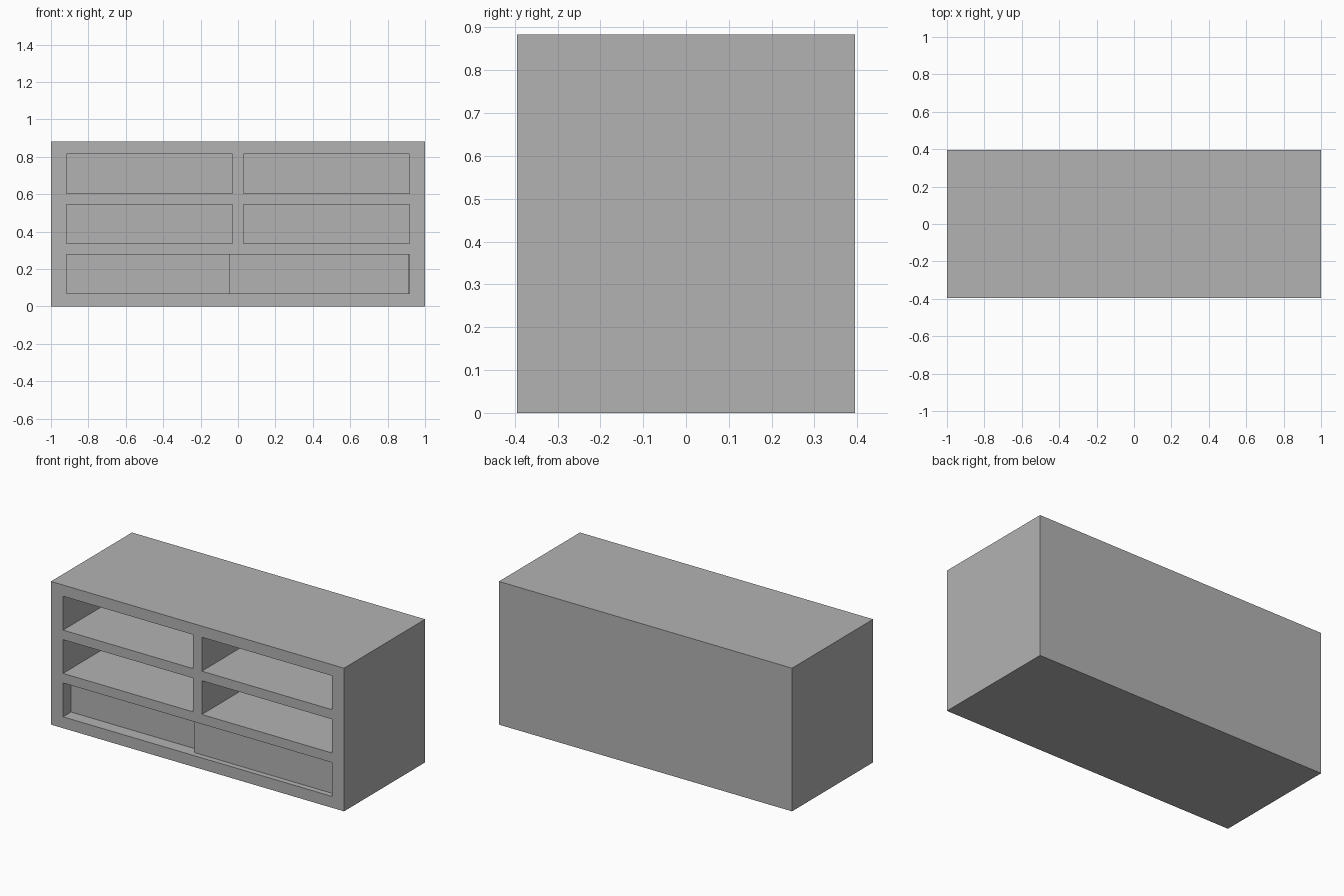
import bpy
import bmesh
from mathutils import Matrix, Vector

cube = bpy.data.objects.get("Cube")
if cube:
    bpy.data.objects.remove(cube, do_unlink=True)

WIDTH, DEPTH, HEIGHT = 2.0, 0.79, 0.883
FRONT, BACK = -DEPTH / 2, DEPTH / 2
SIDE_X, DIVIDER_X = 0.917, 0.03          # inner faces of side walls and divider
ROWS = [(0.07, 0.279), (0.338, 0.546), (0.605, 0.814)]   # floor and ceiling of each row
BACK_PANEL = 0.06

grey = bpy.data.materials.new("plain grey")
grey.use_nodes = True
grey.diffuse_color = (0.45, 0.45, 0.45, 1)
grey.node_tree.nodes["Principled BSDF"].inputs["Base Color"].default_value = (0.45, 0.45, 0.45, 1)


def box_object(name, boxes):
    """One mesh object made of boxes, each given as (low corner, high corner)."""
    bm = bmesh.new()
    for low, high in boxes:
        low, high = Vector(low), Vector(high)
        place = Matrix.Translation((low + high) / 2) @ Matrix.Diagonal((*(high - low), 1))
        bmesh.ops.create_cube(bm, size=1, matrix=place)
    mesh = bpy.data.meshes.new(name)
    bm.to_mesh(mesh)
    bm.free()
    mesh.materials.append(grey)
    obj = bpy.data.objects.new(name, mesh)
    bpy.context.collection.objects.link(obj)
    return obj


# Cabinet body with four open compartments above one wide one
body = box_object("cabinet_body", [((-WIDTH / 2, FRONT, 0), (WIDTH / 2, BACK, HEIGHT))])
openings = []
for row, (floor, ceiling) in enumerate(ROWS):
    spans = [(-SIDE_X, SIDE_X)] if row == 0 else [(-SIDE_X, -DIVIDER_X), (DIVIDER_X, SIDE_X)]
    for left, right in spans:
        openings.append(((left, FRONT - 0.1, floor), (right, BACK - BACK_PANEL, ceiling)))
cutter = box_object("compartment_cutter", openings)
cutter.hide_render = True

cut = body.modifiers.new("compartments", "BOOLEAN")
cut.operation = "DIFFERENCE"
cut.solver = "EXACT"
cut.object = cutter
bpy.context.view_layer.objects.active = body
bpy.ops.object.modifier_apply(modifier=cut.name)
bpy.data.objects.remove(cutter, do_unlink=True)

# Two overlapping sliding doors on separate tracks in the bottom row
floor, ceiling = ROWS[0]
for name, left, right, recess in [
    ("rear_sliding_door", -SIDE_X, 0.04, 0.078),
    ("front_sliding_door", -0.045, 0.912, 0.034),
]:
    box_object(name, [((left, FRONT + recess, floor), (right, FRONT + recess + 0.035, ceiling))])
